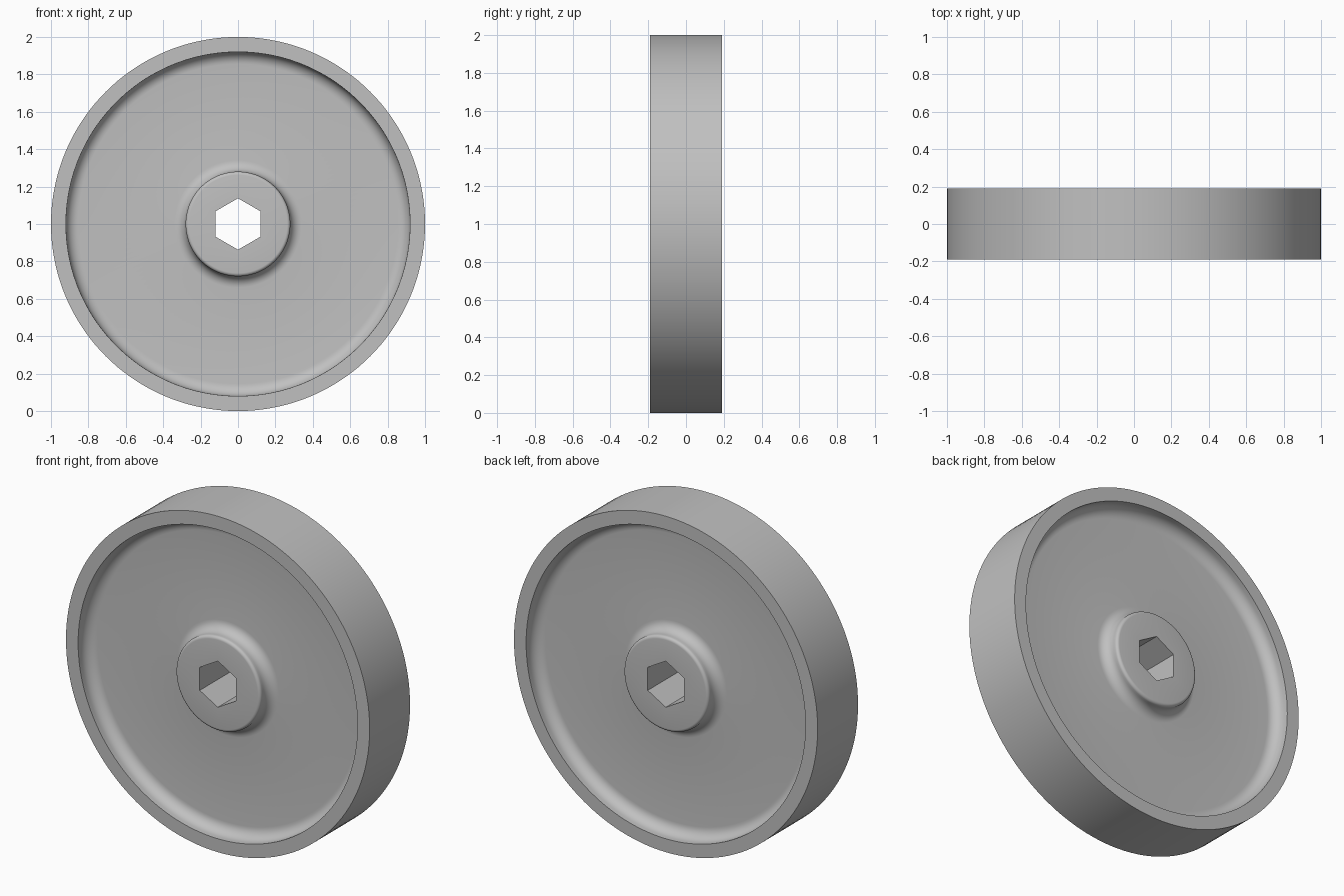
import bpy
import bmesh
from math import cos, sin, pi, radians

if "Cube" in bpy.data.objects:
    bpy.data.objects.remove(bpy.data.objects["Cube"], do_unlink=True)

SEGMENTS = 144
HALF_WIDTH = 0.19
WEB = 0.1            # half thickness of the recessed disc
HUB_R, RIM_R = 0.28, 0.92
HEX_FLAT = 0.119     # half distance across the flats of the bore


def arc(cx, cy, radius, start, end, steps=8):
    """Points (radius, depth) along a fillet, angles in degrees."""
    angles = [radians(start + (end - start) * i / steps) for i in range(steps + 1)]
    return [(cx + radius * cos(a), cy + radius * sin(a)) for a in angles]


# Half profile from the bore outwards: hub, fillets, web, rim
soft, hub_fillet, rim_fillet = 0.018, 0.06, 0.065
half = [(0.0, HALF_WIDTH)]
half += arc(HUB_R - soft, HALF_WIDTH - soft, soft, 90, 0, 5)
half += arc(HUB_R + hub_fillet, WEB + hub_fillet, hub_fillet, 180, 270)
half += arc(RIM_R - rim_fillet, WEB + rim_fillet, rim_fillet, -90, 0)
half += [(RIM_R, HALF_WIDTH), (1.0, HALF_WIDTH)]
profile = half + [(r, -d) for r, d in reversed(half)]


def hex_radius(angle):
    """Distance from the axis to a hexagon with a corner at the top."""
    return HEX_FLAT / cos((angle + pi / 6) % (pi / 3) - pi / 6)


# Revolve the closed profile around the wheel axis
bm = bmesh.new()
rings = []
for s in range(SEGMENTS):
    a = 2 * pi * s / SEGMENTS
    ring = []
    for r, depth in profile:
        r = r or hex_radius(a)
        ring.append(bm.verts.new((r * cos(a), -depth, 1 + r * sin(a))))
    rings.append(ring)
count = len(profile)
for s in range(SEGMENTS):
    here, after = rings[s], rings[(s + 1) % SEGMENTS]
    for i in range(count):
        j = (i + 1) % count
        bm.faces.new((here[i], here[j], after[j], after[i]))
bmesh.ops.recalc_face_normals(bm, faces=bm.faces)

mesh = bpy.data.meshes.new("wheel")
bm.to_mesh(mesh)
bm.free()
wheel = bpy.data.objects.new("wheel", mesh)
bpy.context.collection.objects.link(wheel)

# Plain grey finish
grey = bpy.data.materials.new("light_grey")
grey.use_nodes = True
colour = (0.53, 0.53, 0.53, 1)
grey.diffuse_color = colour
grey.node_tree.nodes["Principled BSDF"].inputs["Base Color"].default_value = colour
mesh.materials.append(grey)

# Smooth fillets and tread, crisp rim and bore edges
bpy.ops.object.select_all(action="DESELECT")
wheel.select_set(True)
bpy.context.view_layer.objects.active = wheel
bpy.ops.object.shade_smooth_by_angle(angle=radians(30))
